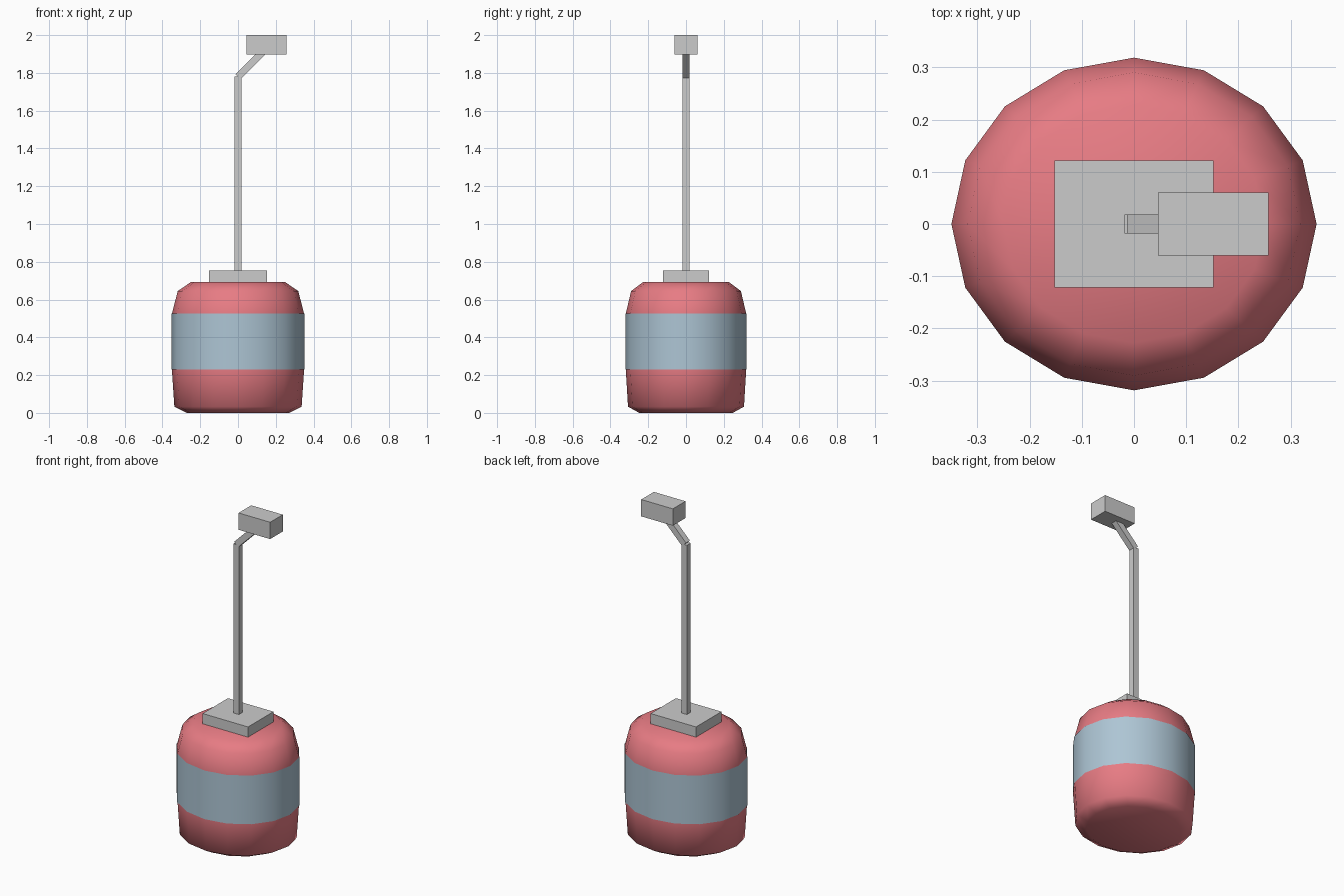
import bpy, bmesh, math
from mathutils import Matrix, Vector

if "Cube" in bpy.data.objects:
    bpy.data.objects.remove(bpy.data.objects["Cube"])

SIDES = 16
SQUASH = 0.911  # depth of the buoy relative to its width


def material(name, rgb):
    m = bpy.data.materials.new(name)
    m.diffuse_color = (*rgb, 1)
    m.use_nodes = True
    m.node_tree.nodes["Principled BSDF"].inputs["Base Color"].default_value = m.diffuse_color
    return m


def add_object(name, bm, mat=None, smooth=False):
    bmesh.ops.recalc_face_normals(bm, faces=bm.faces)
    mesh = bpy.data.meshes.new(name)
    bm.to_mesh(mesh)
    bm.free()
    if mat:
        mesh.materials.append(mat)
    for p in mesh.polygons:
        p.use_smooth = smooth
    ob = bpy.data.objects.new(name, mesh)
    bpy.context.collection.objects.link(ob)
    return ob


def lathe(name, profile, mat, caps):
    bm = bmesh.new()
    rings = []
    for r, z in profile:
        angles = [2 * math.pi * i / SIDES for i in range(SIDES)]
        rings.append([bm.verts.new((r * math.cos(a), SQUASH * r * math.sin(a), z)) for a in angles])
    for low, high in zip(rings, rings[1:]):
        for i in range(SIDES):
            j = (i + 1) % SIDES
            bm.faces.new((low[i], low[j], high[j], high[i]))
    if caps:
        bm.faces.new(rings[0])
        bm.faces.new(rings[-1])
    return add_object(name, bm, mat, True)


def box(name, center, size, tilt=0):
    bm = bmesh.new()
    place = (Matrix.Translation(Vector(center)) @ Matrix.Rotation(tilt, 4, 'Y')
             @ Matrix.Diagonal((*size, 1)))
    bmesh.ops.create_cube(bm, size=1, matrix=place)
    return add_object(name, bm)


red = material("red", (0.80, 0.20, 0.23))
blue_grey = material("blue_grey", (0.42, 0.56, 0.66))

# Float and the open band around its middle
lathe("float_body", [(0.272, 0), (0.337, 0.033), (0.35, 0.23), (0.35, 0.525),
                     (0.319, 0.645), (0.25, 0.692)], red, True)
lathe("middle_band", [(0.352, 0.23), (0.352, 0.525)], blue_grey, False)

# Mounting plate and pole
box("mounting_plate", (0, 0, 0.72), (0.305, 0.243, 0.068))
box("pole", (0, 0, 1.255), (0.037, 0.037, 1.05))

# Slanted arm, from the pole top into the lamp box
start, end = Vector((0, 0, 1.78)), Vector((0.136, 0, 1.916))
box("slanted_arm", (start + end) / 2, (0.037, 0.037, (end - start).length), math.pi / 4)
box("lamp_box", (0.152, 0, 1.949), (0.212, 0.121, 0.102))
